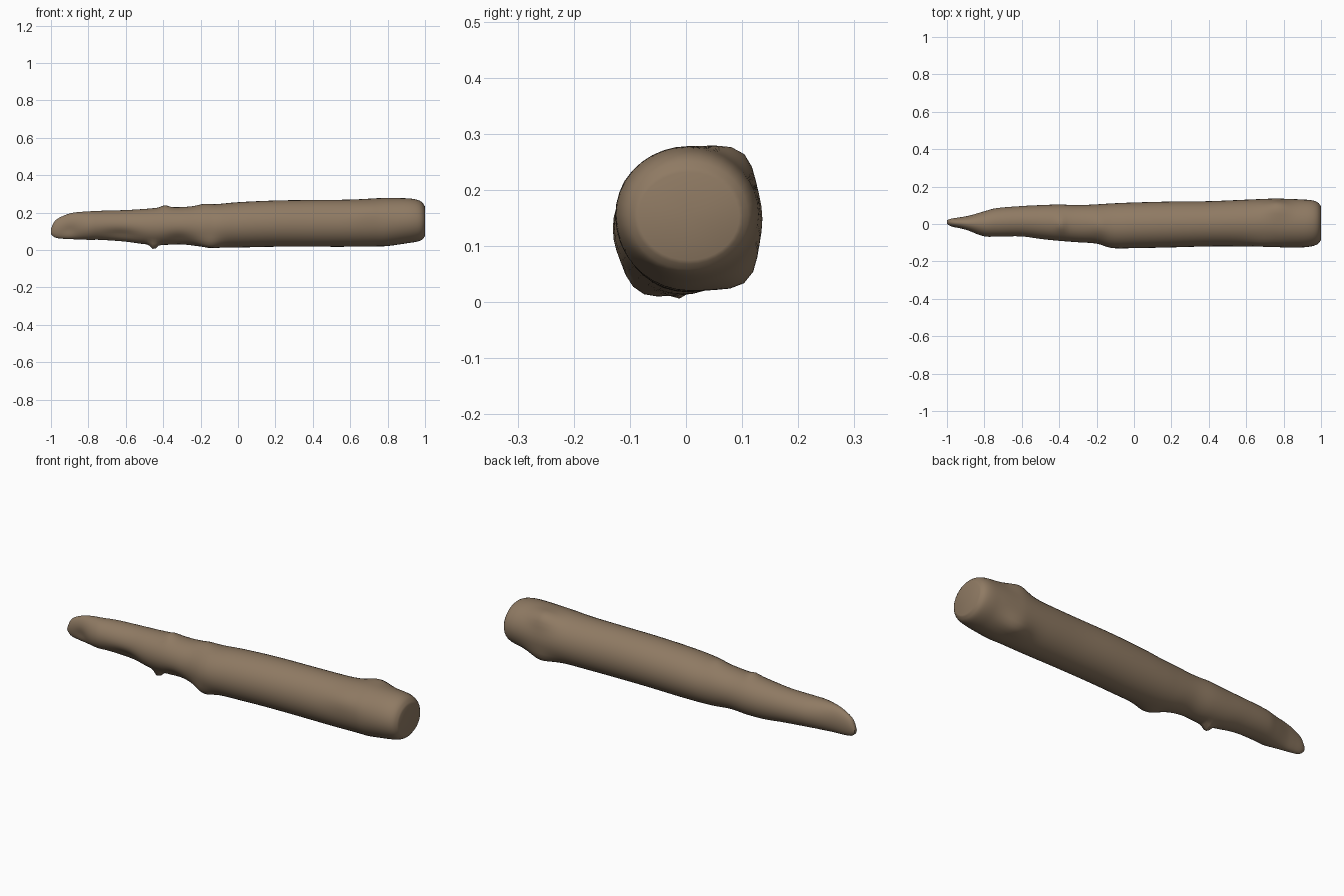
import bpy, bmesh, math

if "Cube" in bpy.data.objects:
    bpy.data.objects.remove(bpy.data.objects["Cube"])

# Outline of the log along x: x, z low, z high, y low, y high
STATIONS = [
    (-1.00, .085, .115, .000, .020), (-.98, .068, .155, -.012, .028),
    (-.93, .060, .185, -.025, .036), (-.88, .058, .200, -.040, .045),
    (-.80, .055, .207, -.066, .068), (-.74, .055, .210, -.068, .084),
    (-.60, .045, .214, -.068, .096), (-.50, .032, .220, -.080, .101),
    (-.40, .028, .228, -.090, .104), (-.30, .030, .230, -.098, .101),
    (-.20, .020, .238, -.105, .105), (-.12, .014, .245, -.128, .110),
    (.00, .014, .256, -.129, .115), (.20, .018, .265, -.125, .120),
    (.40, .018, .268, -.120, .122), (.60, .018, .270, -.120, .130),
    (.75, .020, .277, -.121, .136), (.80, .022, .278, -.125, .135),
    (.90, .036, .277, -.125, .131), (.955, .045, .270, -.118, .126),
    (.985, .056, .255, -.105, .114), (1.00, .075, .232, -.085, .095),
]
# Knots and swellings: x, angle in degrees, height, width in x, width in degrees
KNOTS = [
    (-.45, 255, .030, .022, 15), (-.39, 95, .012, .025, 22),
    (-.18, 95, .008, .040, 25), (-.15, 235, .020, .060, 22),
    (.77, 52, .022, .070, 20), (.78, 312, .022, .080, 20),
    (.70, 150, .008, .100, 22), (-.62, 215, -.012, .100, 25),
    (-.32, 225, -.010, .070, 25), (-.90, 200, -.008, .040, 30),
]
SIDES, RINGS = 36, 140


def outline(x):
    """Smoothly interpolated outline at x."""
    i = max(j for j in range(len(STATIONS) - 1) if STATIONS[j][0] <= x + 1e-9)
    a, b = STATIONS[i], STATIONS[i + 1]
    p, n = STATIONS[max(i - 1, 0)], STATIONS[min(i + 2, len(STATIONS) - 1)]
    h = b[0] - a[0]
    t = (x - a[0]) / h
    values = []
    for k in range(1, 5):
        ma = (b[k] - p[k]) / (b[0] - p[0]) * h
        mb = (n[k] - a[k]) / (n[0] - a[0]) * h
        values.append((2*t**3 - 3*t*t + 1) * a[k] + (t**3 - 2*t*t + t) * ma
                      + (3*t*t - 2*t**3) * b[k] + (t**3 - t*t) * mb)
    return values


def ring(bm, x):
    zl, zh, yl, yh = outline(x)
    cy, cz = (yl + yh) / 2, (zl + zh) / 2
    verts = []
    for s in range(SIDES):
        deg = 360 * s / SIDES
        a = math.radians(deg)
        bump = 0
        for kx, ka, height, wx, wa in KNOTS:
            d = (deg - ka + 180) % 360 - 180
            bump += height * math.exp(-((x - kx) / wx) ** 2 - (d / wa) ** 2)
        y = cy + math.cos(a) * ((yh - yl) / 2 + bump)
        z = cz + math.sin(a) * ((zh - zl) / 2 + bump)
        verts.append(bm.verts.new((x, y, max(z, 0))))
    return verts


bark = bpy.data.materials.new("brown wood")
bark.diffuse_color = (.275, .195, .125, 1)
bark.use_nodes = True
bark.node_tree.nodes["Principled BSDF"].inputs["Base Color"].default_value = bark.diffuse_color

# Log body, with finer rings towards both ends
bm = bmesh.new()
rings = [ring(bm, -math.copysign(1 - (1 - abs(u)) ** 1.25, -u))
         for u in (2 * i / RINGS - 1 for i in range(RINGS + 1))]
for r0, r1 in zip(rings, rings[1:]):
    for s in range(SIDES):
        t = (s + 1) % SIDES
        bm.faces.new((r0[s], r0[t], r1[t], r1[s]))

# Pointed tip and slightly hollow sawn end
for loop, x, y, z in ((rings[0], -1.0, .01, .10), (rings[-1], .985, .005, .155)):
    c = bm.verts.new((x, y, z))
    for s in range(SIDES):
        bm.faces.new((loop[s], loop[(s + 1) % SIDES], c))
bmesh.ops.recalc_face_normals(bm, faces=bm.faces)

mesh = bpy.data.meshes.new("sharpened_log")
bm.to_mesh(mesh)
bm.free()
mesh.materials.append(bark)
log = bpy.data.objects.new("sharpened_log", mesh)
bpy.context.collection.objects.link(log)
bpy.context.view_layer.objects.active = log
log.select_set(True)
bpy.ops.object.shade_smooth_by_angle(angle=math.radians(50))
